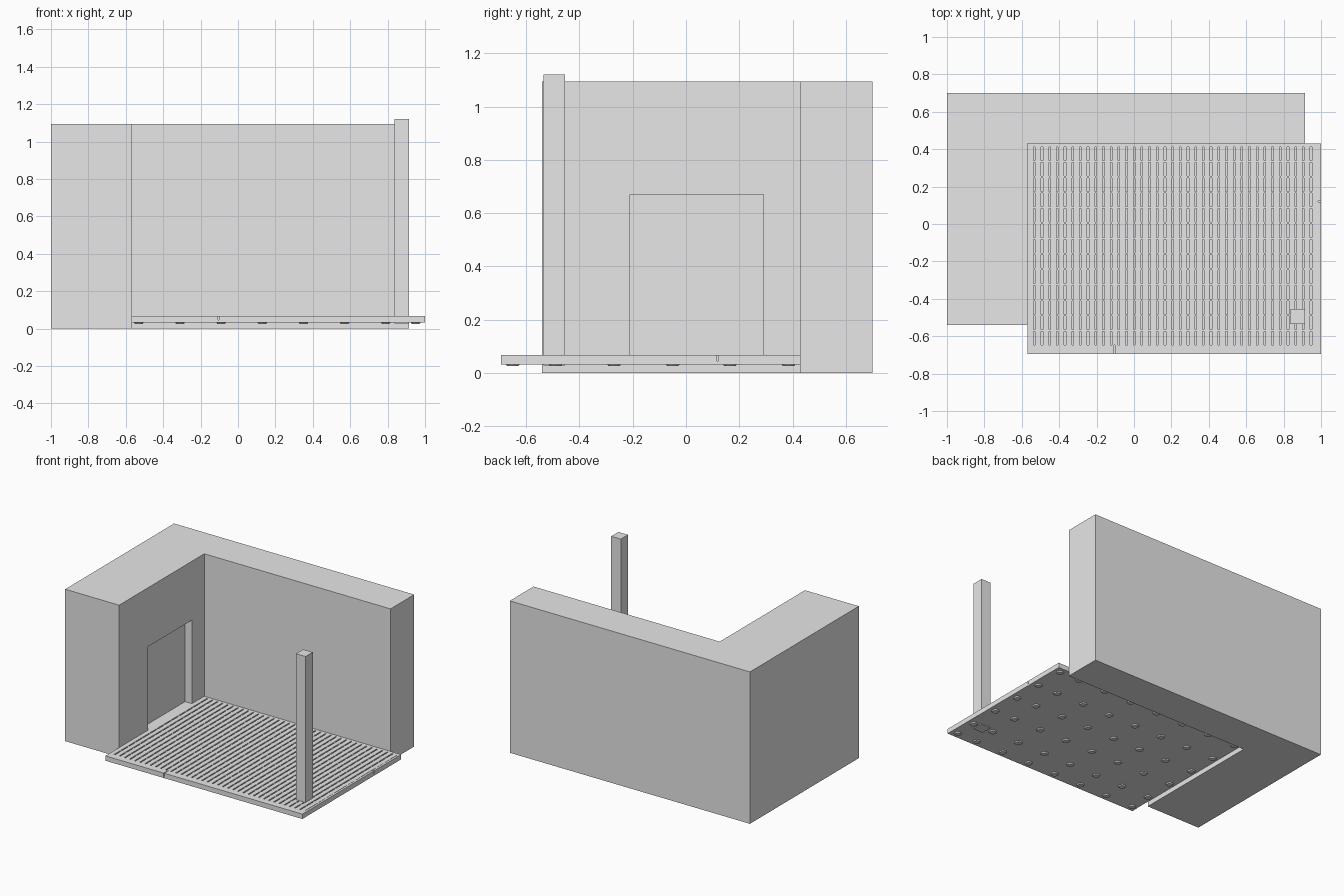
import bpy
import bmesh
from mathutils import Matrix, Vector

cube = bpy.data.objects.get("Cube")
if cube:
    bpy.data.objects.remove(cube, do_unlink=True)

GREY = bpy.data.materials.new("plain grey")
GREY.use_nodes = True
GREY.diffuse_color = (0.8, 0.8, 0.8, 1)
GREY.node_tree.nodes["Principled BSDF"].inputs["Base Color"].default_value = (0.8, 0.8, 0.8, 1)


def finish(name, bm):
    bmesh.ops.recalc_face_normals(bm, faces=bm.faces)
    mesh = bpy.data.meshes.new(name)
    bm.to_mesh(mesh)
    bm.free()
    mesh.materials.append(GREY)
    obj = bpy.data.objects.new(name, mesh)
    bpy.context.collection.objects.link(obj)
    return obj


def add_box(bm, x, y, z):
    lo, hi = Vector((x[0], y[0], z[0])), Vector((x[1], y[1], z[1]))
    m = Matrix.Translation((lo + hi) / 2) @ Matrix.Diagonal((*(hi - lo), 1))
    bmesh.ops.create_cube(bm, size=1, matrix=m)


def boxes(name, *spans):
    bm = bmesh.new()
    for span in spans:
        add_box(bm, *span)
    return finish(name, bm)


# Key dimensions
WALL_TOP, INNER_X, INNER_Y = 1.095, -0.57, 0.43
FRONT, DECK_LOW, DECK_TOP = -0.695, 0.033, 0.068

# L-shaped house wall
bm = bmesh.new()
outline = [(-1, -0.54), (INNER_X, -0.54), (INNER_X, INNER_Y),
           (0.915, INNER_Y), (0.915, 0.7), (-1, 0.7)]
base = bm.faces.new([bm.verts.new((x, y, 0)) for x, y in outline])
ext = bmesh.ops.extrude_face_region(bm, geom=[base])
bmesh.ops.translate(bm, vec=(0, 0, WALL_TOP),
                    verts=[v for v in ext["geom"] if isinstance(v, bmesh.types.BMVert)])
wall = finish("house_wall", bm)

# Door recess cut into the wall
cutter = boxes("door_cutter", ((INNER_X - 0.055, -0.4), (-0.21, 0.29), (DECK_TOP, 0.67)))
cutter.hide_render = True
mod = wall.modifiers.new("door_recess", 'BOOLEAN')
mod.operation = 'DIFFERENCE'
mod.solver = 'EXACT'
mod.object = cutter
bpy.context.view_layer.objects.active = wall
bpy.ops.object.modifier_apply(modifier=mod.name)
bpy.data.objects.remove(cutter, do_unlink=True)

# Deck underside
boxes("deck_base", ((INNER_X + 0.002, 0.998), (FRONT + 0.002, INNER_Y - 0.002), (DECK_LOW, 0.045)))

# Deck edging, with small joints between lengths
Z = (DECK_LOW, DECK_TOP)
boxes("deck_edging",
      ((INNER_X, -0.106), (FRONT, -0.646), Z),
      ((-0.101, 1), (FRONT, -0.646), Z),
      ((INNER_X, 1), (0.412, INNER_Y), Z),
      ((0.985, 1), (-0.646, 0.117), Z),
      ((0.985, 1), (0.122, 0.412), Z))

# Deck slats running front to back
PITCH, GAP, SLATS = 0.0411, 0.009, 38
bm = bmesh.new()
for i in range(SLATS):
    x = INNER_X + i * PITCH
    add_box(bm, (x, min(x + PITCH - GAP, 0.99)), (-0.646, 0.412), (0.04, DECK_TOP))
finish("deck_slats", bm)

# Cross ribs tying the slats together
bm = bmesh.new()
for i in range(12):
    y = 0.334 - i * 0.0822
    add_box(bm, (INNER_X + 0.01, 0.985), (y - 0.005, y + 0.005), (0.04, DECK_TOP - 0.001))
finish("deck_ribs", bm)

# Short round feet below the deck
bm = bmesh.new()
for i in range(8):
    for y in (-0.65, -0.49, -0.27, -0.05, 0.165, 0.385):
        x = min(-0.53 + i * 0.22, 0.95)
        bmesh.ops.create_cone(bm, cap_ends=True, segments=12, radius1=0.021, radius2=0.027,
                              depth=0.008, matrix=Matrix.Translation((x, y, 0.03)))
finish("deck_feet", bm)

# Corner post
boxes("post", ((0.838, 0.914), (-0.535, -0.454), (0.028, 1.12)))
